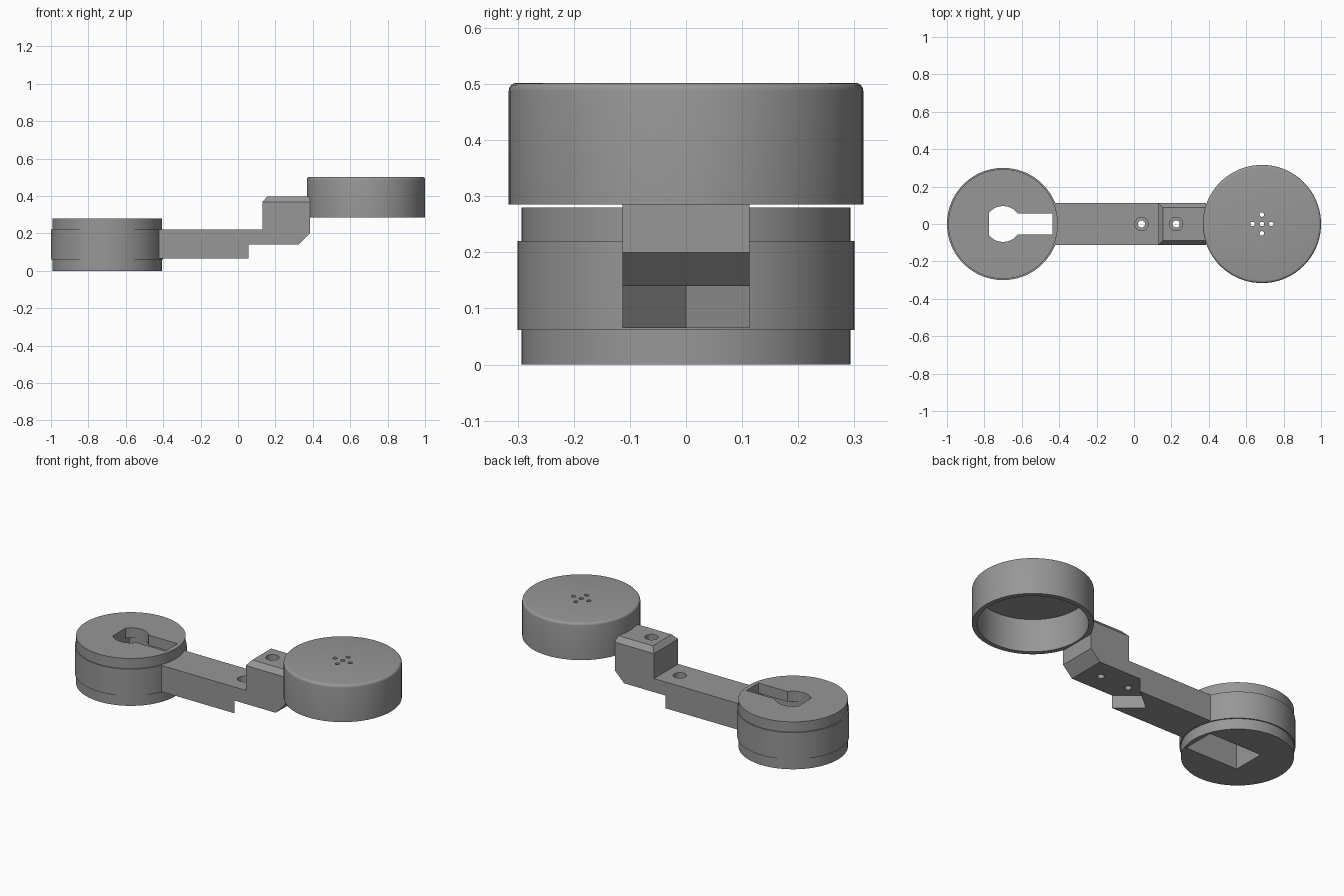
import bpy, bmesh, math

if "Cube" in bpy.data.objects:
    bpy.data.objects.remove(bpy.data.objects["Cube"])

grey = bpy.data.materials.new("matte_grey")
grey.diffuse_color = (0.31, 0.31, 0.31, 1)
grey.use_nodes = True
grey.node_tree.nodes["Principled BSDF"].inputs["Base Color"].default_value = grey.diffuse_color


def finish(name, bm):
    bmesh.ops.recalc_face_normals(bm, faces=bm.faces)
    me = bpy.data.meshes.new(name)
    bm.to_mesh(me)
    bm.free()
    ob = bpy.data.objects.new(name, me)
    me.materials.append(grey)
    bpy.context.collection.objects.link(ob)
    return ob


def lathe(name, profile, cx, cy=0, n=96):
    """Closed solid of revolution; profile runs axis to axis as (r, z)."""
    bm = bmesh.new()
    rings = []
    for r, z in profile:
        if r == 0:
            rings.append([bm.verts.new((cx, cy, z))])
        else:
            rings.append([bm.verts.new((cx + r * math.cos(2 * math.pi * i / n),
                                        cy + r * math.sin(2 * math.pi * i / n), z))
                          for i in range(n)])
    for a, b in zip(rings, rings[1:]):
        for i in range(n):
            j = (i + 1) % n
            if len(a) == 1:
                bm.faces.new((a[0], b[i], b[j]))
            elif len(b) == 1:
                bm.faces.new((a[i], a[j], b[0]))
            else:
                bm.faces.new((a[i], a[j], b[j], b[i]))
    return finish(name, bm)


def prism(name, points, offset):
    """Extrude a closed outline of 3D points along an offset vector."""
    bm = bmesh.new()
    f = bm.faces.new([bm.verts.new(p) for p in points])
    ext = bmesh.ops.extrude_face_region(bm, geom=[f], use_keep_orig=True)
    moved = [v for v in ext["geom"] if isinstance(v, bmesh.types.BMVert)]
    bmesh.ops.translate(bm, verts=moved, vec=offset)
    return finish(name, bm)


def box(name, x0, x1, y, z0, z1):
    return prism(name, [(x0, -y, z0), (x1, -y, z0), (x1, y, z0), (x0, y, z0)],
                 (0, 0, z1 - z0))


def rod(x, y, r, z0, z1):
    return lathe("cutter", [(0, z0), (r, z0), (r, z1), (0, z1)], x, y, 32)


def cut(ob, cutters):
    bpy.context.view_layer.objects.active = ob
    for c in cutters:
        m = ob.modifiers.new("cut", "BOOLEAN")
        m.operation, m.solver, m.object = "DIFFERENCE", "EXACT", c
        bpy.ops.object.modifier_apply(modifier=m.name)
        bpy.data.objects.remove(c)


def smooth(ob):
    bpy.ops.object.select_all(action="DESELECT")
    ob.select_set(True)
    bpy.context.view_layer.objects.active = ob
    bpy.ops.object.shade_smooth_by_angle(angle=math.radians(25))


# Stepped round holder with a pocket below and a keyhole in its top plate
LX = -0.70
holder = lathe("round_holder", [(0, 0), (0.293, 0), (0.293, 0.062), (0.30, 0.062),
                                (0.30, 0.22), (0.293, 0.22), (0.293, 0.28), (0, 0.28)], LX)
keyhole = rod(LX, 0, 0.096, 0.15, 0.35)
cut(keyhole, [box("cutter", -0.9, -0.775, 0.2, 0.1, 0.4)])
cut(holder, [box("cutter", -0.775, -0.435, 0.096, -0.1, 0.22), keyhole,
             box("cutter", LX, -0.435, 0.057, 0.15, 0.35)])

# Stepped arm joining the holder and the cap
W = 0.113
outline = [(-0.424, 0.065), (0.055, 0.065), (0.055, 0.14), (0.325, 0.14), (0.385, 0.20),
           (0.385, 0.397), (0.155, 0.397), (0.13, 0.367), (0.13, 0.22), (-0.424, 0.22)]
arm = prism("stepped_arm", [(x, -W, z) for x, z in outline], (0, 2 * W, 0))
cutters = []
# Chamfers along both upper side edges
for s in (-1, 1):
    cutters.append(prism("cutter", [(0.1, s * W, 0.367), (0.1, s * (W - 0.05), 0.427),
                                    (0.1, s * (W + 0.05), 0.427), (0.1, s * (W + 0.05), 0.367)],
                         (0.4, 0, 0)))
# V-shaped notch under the step
cutters.append(prism("cutter", [(-0.08, 0, 0.03), (0.055, W, 0.03), (0.1, W, 0.03),
                                (0.1, -W, 0.03), (0.055, -W, 0.03)], (0, 0, 0.11)))
# Counterbored screw holes
for x, top in ((0.04, 0.22), (0.225, 0.397)):
    cutters += [rod(x, 0, 0.019, 0.0, 0.5), rod(x, 0, 0.036, top - 0.035, top + 0.04)]
cut(arm, cutters)

# Hollow round cap with a rounded top rim and five small holes
CX, R, T = 0.684, 0.316, 0.502
rim = [(R - 0.014 + 0.014 * math.cos(a), T - 0.014 + 0.014 * math.sin(a))
       for a in (i * math.pi / 8 for i in range(5))]
cap = lathe("round_cap", [(0, 0.477), (0.289, 0.477), (0.289, 0.285), (R, 0.285)]
            + rim + [(0, T)], CX)
cut(cap, [rod(CX + dx, dy, 0.012, 0.44, 0.55)
          for dx, dy in ((0, 0), (0.05, 0), (-0.05, 0), (0, 0.05), (0, -0.05))])

for ob in (holder, arm, cap):
    smooth(ob)
